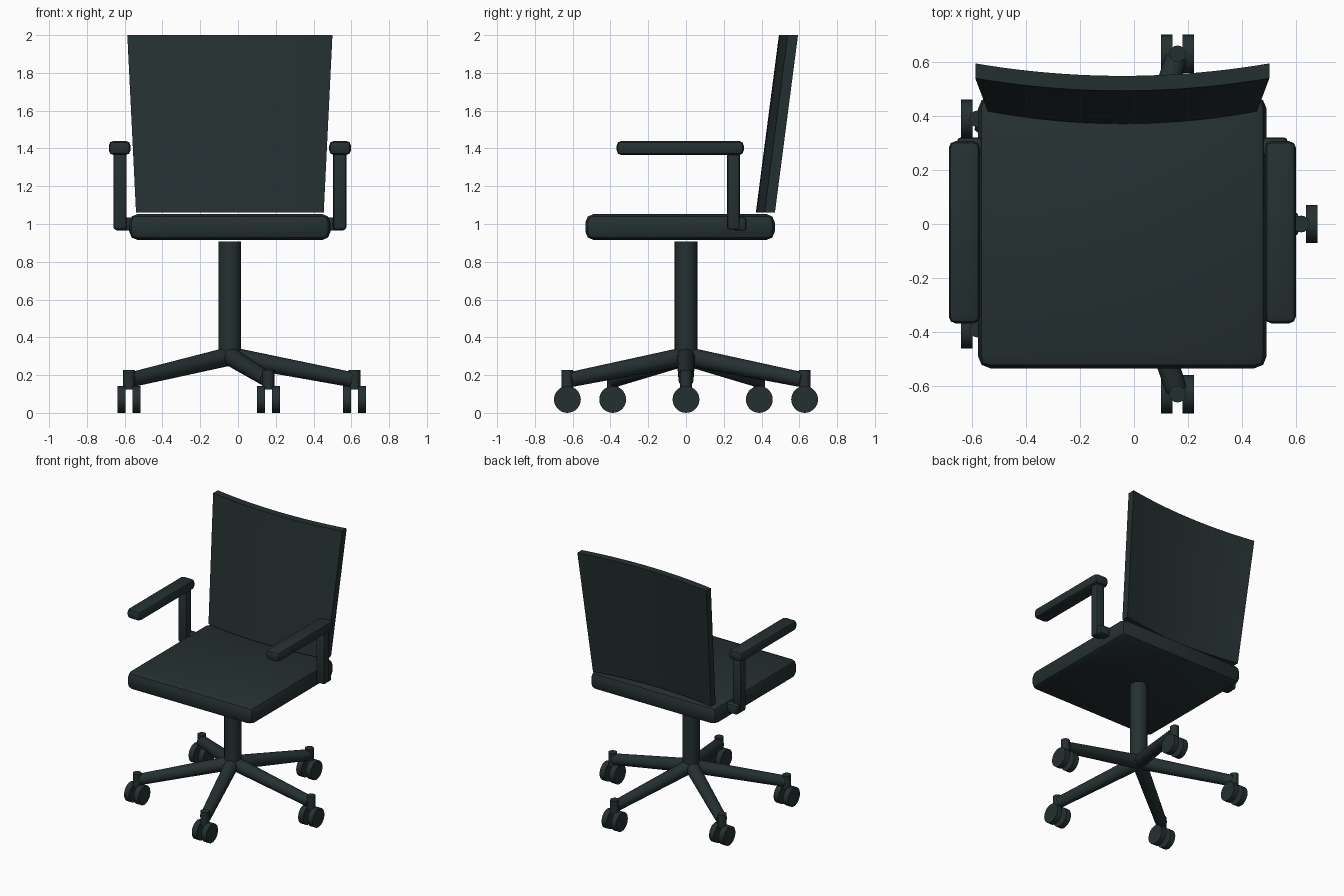
import bpy, bmesh, math
from mathutils import Vector

if "Cube" in bpy.data.objects:
    bpy.data.objects.remove(bpy.data.objects["Cube"])

CX = -0.043  # the chair's axis; the casters make the footprint lopsided

mat = bpy.data.materials.new("dark slate")
mat.diffuse_color = (0.0185, 0.03, 0.031, 1)
mat.use_nodes = True
mat.node_tree.nodes["Principled BSDF"].inputs["Base Color"].default_value = mat.diffuse_color


def finish(name, bm, angle=35):
    bmesh.ops.recalc_face_normals(bm, faces=bm.faces)
    me = bpy.data.meshes.new(name)
    bm.to_mesh(me)
    bm.free()
    me.materials.append(mat)
    ob = bpy.data.objects.new(name, me)
    bpy.context.collection.objects.link(ob)
    bpy.ops.object.select_all(action='DESELECT')
    ob.select_set(True)
    bpy.context.view_layer.objects.active = ob
    bpy.ops.object.shade_smooth_by_angle(angle=math.radians(angle))
    return ob


def box(name, lo, hi, bevel, segments=2):
    bm = bmesh.new()
    bmesh.ops.create_cube(bm, size=1)
    for v in bm.verts:
        v.co = Vector([(a + b) / 2 + c * (b - a) for a, b, c in zip(lo, hi, v.co)])
    bmesh.ops.bevel(bm, geom=bm.edges[:], offset=bevel, segments=segments,
                    profile=0.5, affect='EDGES')
    return finish(name, bm)


def rod(name, a, b, r1, r2, sides=20):
    a, b = Vector(a), Vector(b)
    d = b - a
    bm = bmesh.new()
    bmesh.ops.create_cone(bm, cap_ends=True, segments=sides, radius1=r1,
                          radius2=r2, depth=d.length)
    rot = d.to_track_quat('Z', 'Y')
    for v in bm.verts:
        v.co = rot @ v.co + (a + b) / 2
    return finish(name, bm)


# Seat cushion
box("seat", (CX - 0.533, -0.533, 0.915), (CX + 0.533, 0.47, 1.053), 0.045)

# Backrest: curved, leaning panel, wider at the top
bm = bmesh.new()
N = 20
rings = []
for i in range(N + 1):
    t = -1 + 2 * i / N
    ring = []
    for z, half, y in ((1.062, 0.497, 0.37), (2.0, 0.543, 0.492)):
        for thick in (0, 0.055):
            ring.append(bm.verts.new((CX + t * half, y + 0.046 * t * t + thick, z)))
    rings.append([ring[0], ring[1], ring[3], ring[2]])
for p, q in zip(rings, rings[1:]):
    for k in range(4):
        bm.faces.new((p[k], p[(k + 1) % 4], q[(k + 1) % 4], q[k]))
bm.faces.new(rings[0])
bm.faces.new(rings[-1])
finish("backrest", bm)

# Armrests: pad, post and bracket on each side
for side, s in (("left", -1), ("right", 1)):
    def arm(part, x0, x1, y0, y1, z0, z1, bevel):
        xa, xb = sorted((CX + s * x0, CX + s * x1))
        box(side + "_arm_" + part, (xa, y0, z0), (xb, y1, z1), bevel)
    arm("pad", 0.526, 0.641, -0.367, 0.306, 1.365, 1.44, 0.025)
    arm("post", 0.547, 0.617, 0.217, 0.286, 0.97, 1.385, 0.014)
    arm("bracket", 0.48, 0.61, 0.25, 0.32, 0.965, 1.035, 0.014)

# Gas column
rod("column", (CX, 0, 0.27), (CX, 0, 0.907), 0.06, 0.06, 24)

# Five-star base with twin-wheel casters, all rolling along y
for i in range(5):
    a = math.radians(72 * i)
    c, sn = math.cos(a), math.sin(a)
    x, y = CX + 0.66 * c, 0.628 / 0.951 * sn
    n = str(i + 1)
    rod("base_leg_" + n, (CX, 0, 0.30), (CX + 0.645 * c, 0.645 * sn, 0.176), 0.05, 0.04)
    rod("caster_stem_" + n, (x, y, 0.125), (x, y, 0.226), 0.031, 0.031, 16)
    for tag, w in (("a", -1), ("b", 1)):
        rod("caster_wheel_" + n + tag, (x + w * 0.019, y, 0.071),
            (x + w * 0.061, y, 0.071), 0.071, 0.071, 28)
